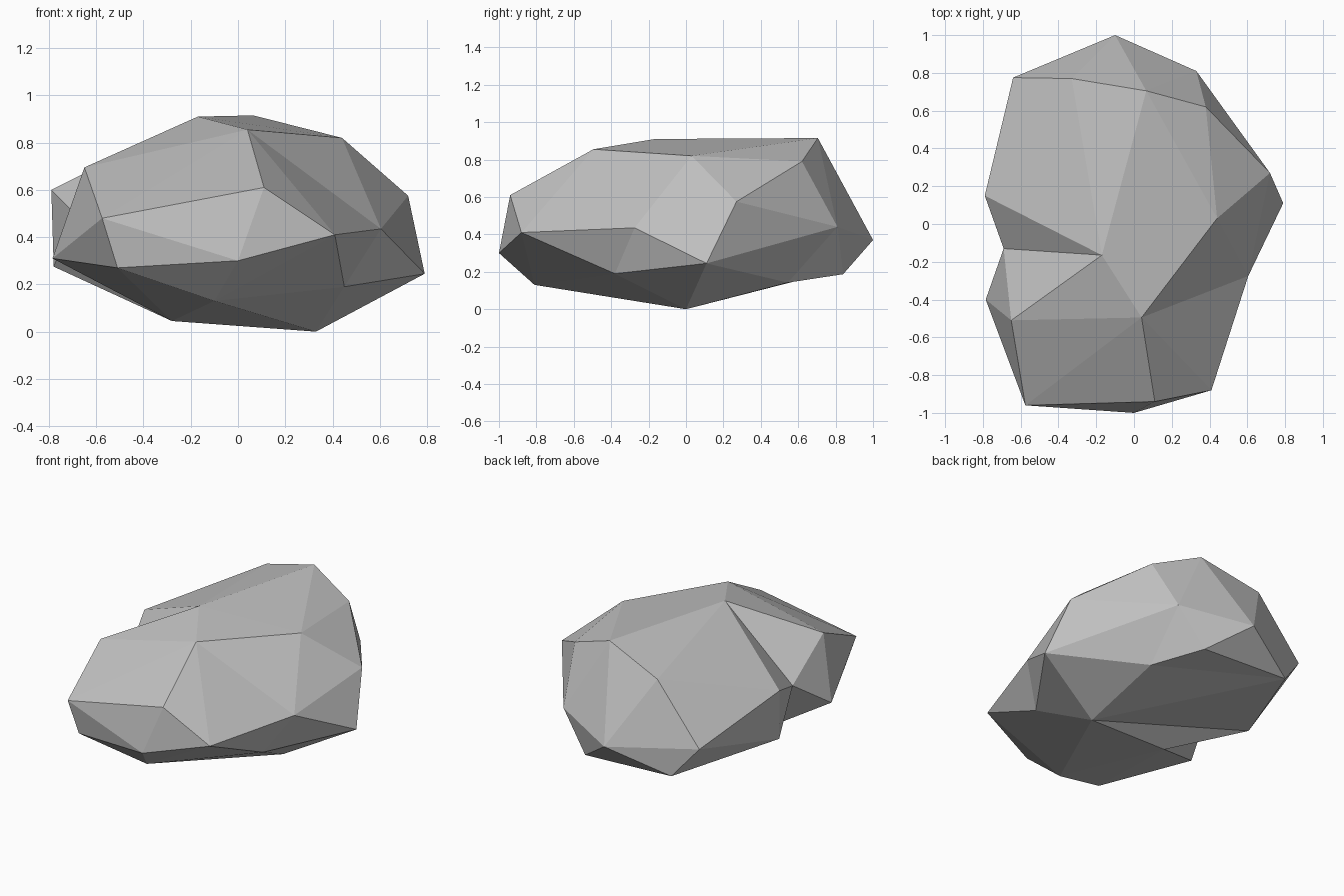
import bpy
import bmesh

# Remove the default object only
default_cube = bpy.data.objects.get("Cube")
if default_cube:
    bpy.data.objects.remove(default_cube, do_unlink=True)


def flat_material(name, colour):
    material = bpy.data.materials.new(name)
    material.use_nodes = True
    material.diffuse_color = colour
    shader = material.node_tree.nodes["Principled BSDF"]
    shader.inputs["Base Color"].default_value = colour
    shader.inputs["Roughness"].default_value = 0.9
    return material


# Corners of the boulder, grouped by height
crown = dict(
    M=(-.17, -.165, .91), T=(.04, -.495, .855), S=(.44, .03, .82),
    Q=(.065, .705, .915), R=(.38, .62, .79), P=(-.33, .77, .79),
    J=(-.65, -.51, .695))
shoulder = dict(
    H=(.11, -.94, .61), N=(-.79, .15, .6), C=(.72, .27, .575),
    L=(-.69, -.13, .5), I=(-.575, -.96, .48), B=(.33, .81, .44),
    E=(.605, -.275, .435), F=(.41, -.88, .41), O=(-.64, .775, .41))
waist = dict(
    A=(-.1, 1, .37), K=(-.785, -.4, .31), G=(0, -1, .3),
    Z=(-.78, .14, .275), Y=(-.51, -.935, .27), D=(.79, .11, .245),
    a=(-.48, .84, .215), U=(.45, -.38, .19), b=(.15, .84, .187))
underside = dict(
    c=(.325, .545, .142), W=(-.1, -.81, .13),
    V=(-.28, -.05, .045), X=(.33, 0, 0))

# Facets fan out from a hub corner along its neighbouring corners
fans = {
    "M": "JTSQPNLJ",    # top plateau
    "L": "JKVZN",       # notch in the side
    "E": "TSCDUFT",     # front flank
    "B": "cbAQRCDc",    # rear flank
    "I": "HTJKYGH",     # front slope
    "F": "THG",         # front corner
    "S": "QRC",         # upper flank
    "O": "NPAaZN",      # rear side
    "Q": "PA",          # rear slope
    "a": "cbA",         # rear foot
    "W": "YGFUXVY",     # front underside
    "X": "UDcaZV",      # main underside
    "K": "YV",          # underside below the notch
}


def build_rock(name, material):
    bm = bmesh.new()
    corners = {}
    for level in (crown, shoulder, waist, underside):
        for key, position in level.items():
            corners[key] = bm.verts.new(position)
    for hub, rim in fans.items():
        for first, second in zip(rim, rim[1:]):
            bm.faces.new([corners[key] for key in (hub, first, second)])
    bmesh.ops.recalc_face_normals(bm, faces=bm.faces[:])
    for face in bm.faces:
        face.smooth = False
    mesh = bpy.data.meshes.new(name)
    bm.to_mesh(mesh)
    bm.free()
    mesh.materials.append(material)
    rock = bpy.data.objects.new(name, mesh)
    bpy.context.collection.objects.link(rock)
    return rock


build_rock("boulder", flat_material("stone grey", (.53, .53, .53, 1)))
